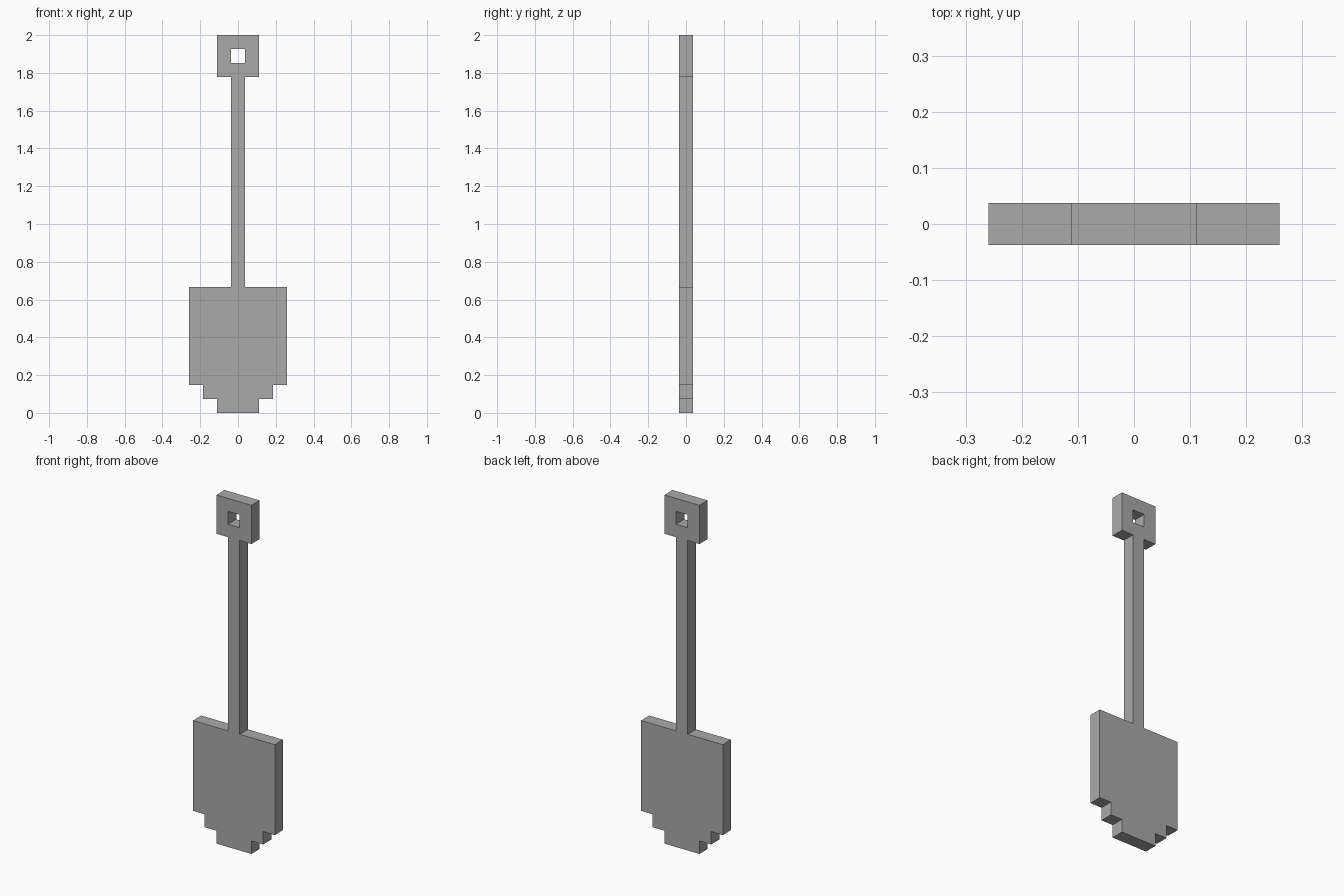
import bpy
import bmesh
from mathutils import Vector

cube = bpy.data.objects.get("Cube")
if cube:
    bpy.data.objects.remove(cube, do_unlink=True)

U = 2 / 27  # one pixel block

# Plain grey material
grey = bpy.data.materials.new("plain_grey")
grey.use_nodes = True
colour = (0.4, 0.4, 0.4, 1)
grey.diffuse_color = colour
grey.node_tree.nodes["Principled BSDF"].inputs["Base Color"].default_value = colour

# Stepped bands from tip to grip: (half width, bottom, top) in blocks
tip = (1.5, 0, 1)
shoulder = (2.5, 1, 2)
blade = (3.5, 2, 9)
shaft = (0.5, 9, 24)
grip = (1.5, 24, 27)

# Right half of the silhouette, mirrored into a closed outline
half = [(w, z) for w, low, high in (tip, shoulder, blade, shaft, grip) for z in (low, high)]
outline = half + [(-x, z) for x, z in reversed(half)]

# Square hole through the grip
hole = [(-0.5, 25), (0.5, 25), (0.5, 26), (-0.5, 26)]

bm = bmesh.new()


def add_loop(points):
    verts = [bm.verts.new((x * U, -U / 2, z * U)) for x, z in points]
    return [bm.edges.new((a, b)) for a, b in zip(verts, verts[1:] + verts[:1])]


# Fill the silhouette, then extrude it one block deep
edges = add_loop(outline) + add_loop(hole)
bmesh.ops.triangle_fill(bm, edges=edges, use_beauty=True, normal=Vector((0, -1, 0)))
solid = bmesh.ops.extrude_face_region(bm, geom=bm.faces[:], use_keep_orig=True)
moved = [g for g in solid["geom"] if isinstance(g, bmesh.types.BMVert)]
bmesh.ops.translate(bm, verts=moved, vec=(0, U, 0))
bmesh.ops.recalc_face_normals(bm, faces=bm.faces[:])

mesh = bpy.data.meshes.new("spade")
bm.to_mesh(mesh)
bm.free()
mesh.materials.append(grey)
spade = bpy.data.objects.new("spade", mesh)
bpy.context.collection.objects.link(spade)
